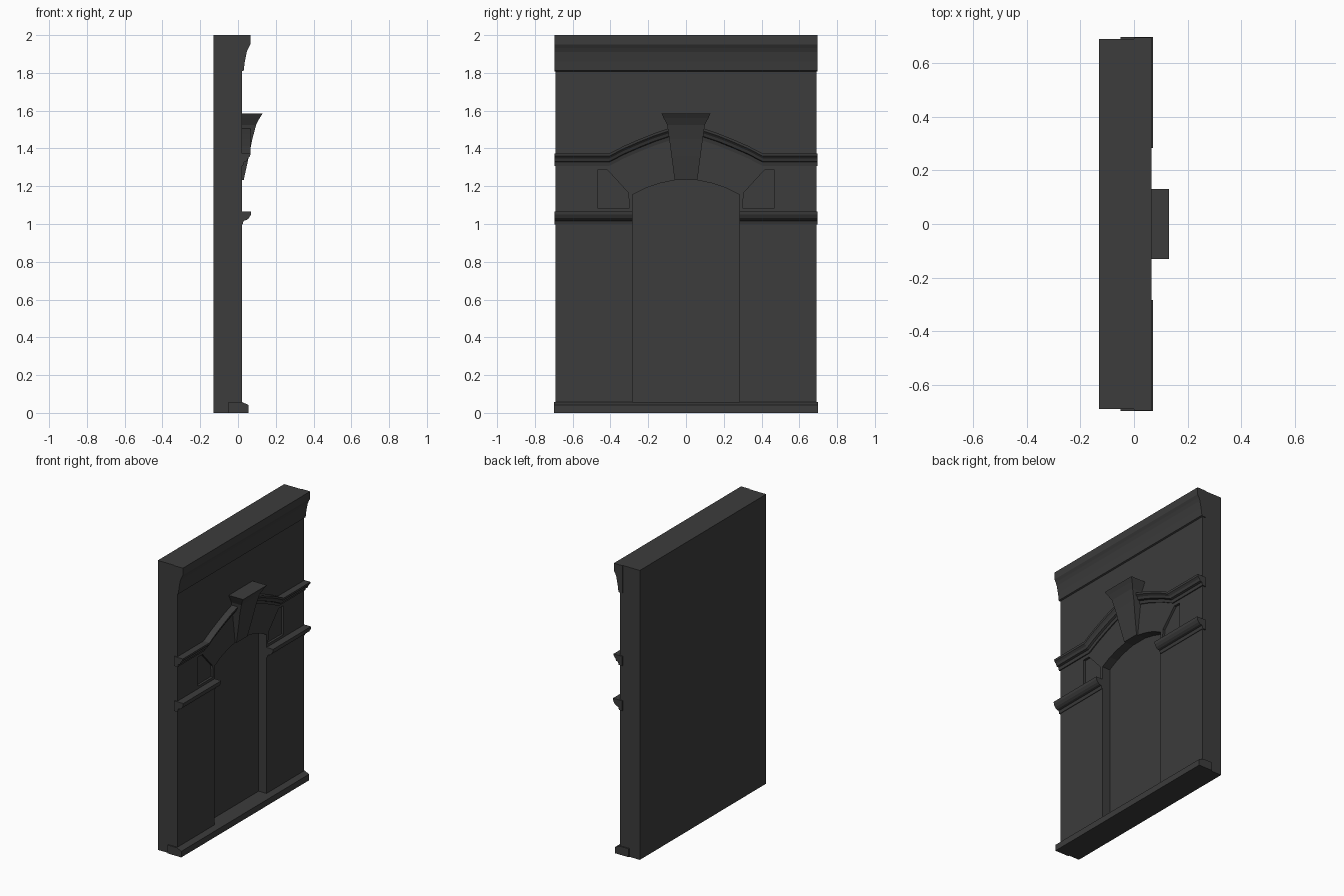
import bpy, bmesh

if "Cube" in bpy.data.objects:
    bpy.data.objects.remove(bpy.data.objects["Cube"])

stone = bpy.data.materials.new("dark_stone")
stone.diffuse_color = (0.045, 0.045, 0.045, 1)
stone.use_nodes = True
stone.node_tree.nodes["Principled BSDF"].inputs["Base Color"].default_value = stone.diffuse_color


def loft(name, rings):
    """Join equal-length closed rings of points into a capped solid."""
    bm = bmesh.new()
    loops = [[bm.verts.new(p) for p in ring] for ring in rings]
    n = len(loops[0])
    for a, b in zip(loops, loops[1:]):
        for i in range(n):
            j = (i + 1) % n
            bm.faces.new((a[i], a[j], b[j], b[i]))
    bm.faces.new(loops[0])
    bm.faces.new(loops[-1][::-1])
    bmesh.ops.recalc_face_normals(bm, faces=bm.faces)
    mesh = bpy.data.meshes.new(name)
    bm.to_mesh(mesh)
    bm.free()
    obj = bpy.data.objects.new(name, mesh)
    bpy.context.collection.objects.link(obj)
    mesh.materials.append(stone)
    return obj


def prism(name, outline, x0, x1):
    """Extrude a (y, z) outline along x."""
    return loft(name, [[(x, y, z) for y, z in outline] for x in (x0, x1)])


def moulding(name, profile, path):
    """Sweep an (x, dz) profile along a (y, z) path."""
    return loft(name, [[(x, y, z + dz) for x, dz in profile] for y, z in path])


def cut(target, cutter):
    mod = target.modifiers.new("cut", 'BOOLEAN')
    mod.operation = 'DIFFERENCE'
    mod.solver = 'EXACT'
    mod.object = cutter
    bpy.context.view_layer.objects.active = target
    bpy.ops.object.modifier_apply(modifier=mod.name)
    bpy.data.objects.remove(cutter)


# Wall slab with an arched niche and two sunken spandrel panels
wall = prism("wall", [(-0.69, 0), (0.69, 0), (0.69, 2), (-0.69, 2)], -0.13, 0.02)
arch = [(0.283, 1.155), (0.21, 1.192), (0.14, 1.215), (0.06, 1.232)]
niche = [(-0.283, 0.045), (0.283, 0.045)] + arch + [(-y, z) for y, z in reversed(arch)]
cut(wall, prism("niche_cutter", niche, -0.04, 0.2))
panel = [(0.3, 1.085), (0.468, 1.085), (0.468, 1.285), (0.415, 1.285), (0.305, 1.165)]
for s in (-1, 1):
    cut(wall, prism("panel_cutter", [(s * y, z) for y, z in panel], 0.004, 0.2))

# Plinth and cornice run the full width
moulding("plinth", [(-0.05, 0), (0.055, 0), (0.055, 0.042), (0.02, 0.058), (-0.05, 0.058)],
         [(-0.698, 0), (0.698, 0)])
moulding("cornice", [(0.0, 0), (0.065, 0), (0.065, -0.05), (0.055, -0.068), (0.046, -0.09),
                     (0.036, -0.14), (0.03, -0.188), (0.02, -0.192), (0.0, -0.192)],
         [(-0.695, 2), (0.695, 2)])

# Impost bands and the hood moulding on each side of the niche
impost = [(0.0, 0), (0.07, 0), (0.068, -0.018), (0.058, -0.036), (0.045, -0.046),
          (0.03, -0.05), (0.024, -0.07), (0.0, -0.07)]
hood = [(0.0, 0), (0.066, 0), (0.064, -0.014), (0.052, -0.026), (0.046, -0.042),
        (0.032, -0.046), (0.027, -0.066), (0.0, -0.066)]
hood_path = [(0.697, 1.374), (0.405, 1.374), (0.33, 1.413), (0.245, 1.45),
             (0.17, 1.48), (0.08, 1.51)]
for s, side in ((-1, "left"), (1, "right")):
    moulding("impost_" + side, impost, [(s * 0.697, 1.067), (s * 0.283, 1.067)])
    moulding("hood_" + side, hood, [(s * y, z) for y, z in hood_path])

# Tapered keystone with a flared cap: (z, half width, front x)
sections = [(1.232, 0.06, 0.03), (1.36, 0.077, 0.058), (1.45, 0.089, 0.076),
            (1.525, 0.1, 0.096), (1.56, 0.118, 0.114), (1.585, 0.13, 0.13)]
loft("keystone", [[(0.0, -w, z), (x, -w, z), (x, w, z), (0.0, w, z)] for z, w, x in sections])
